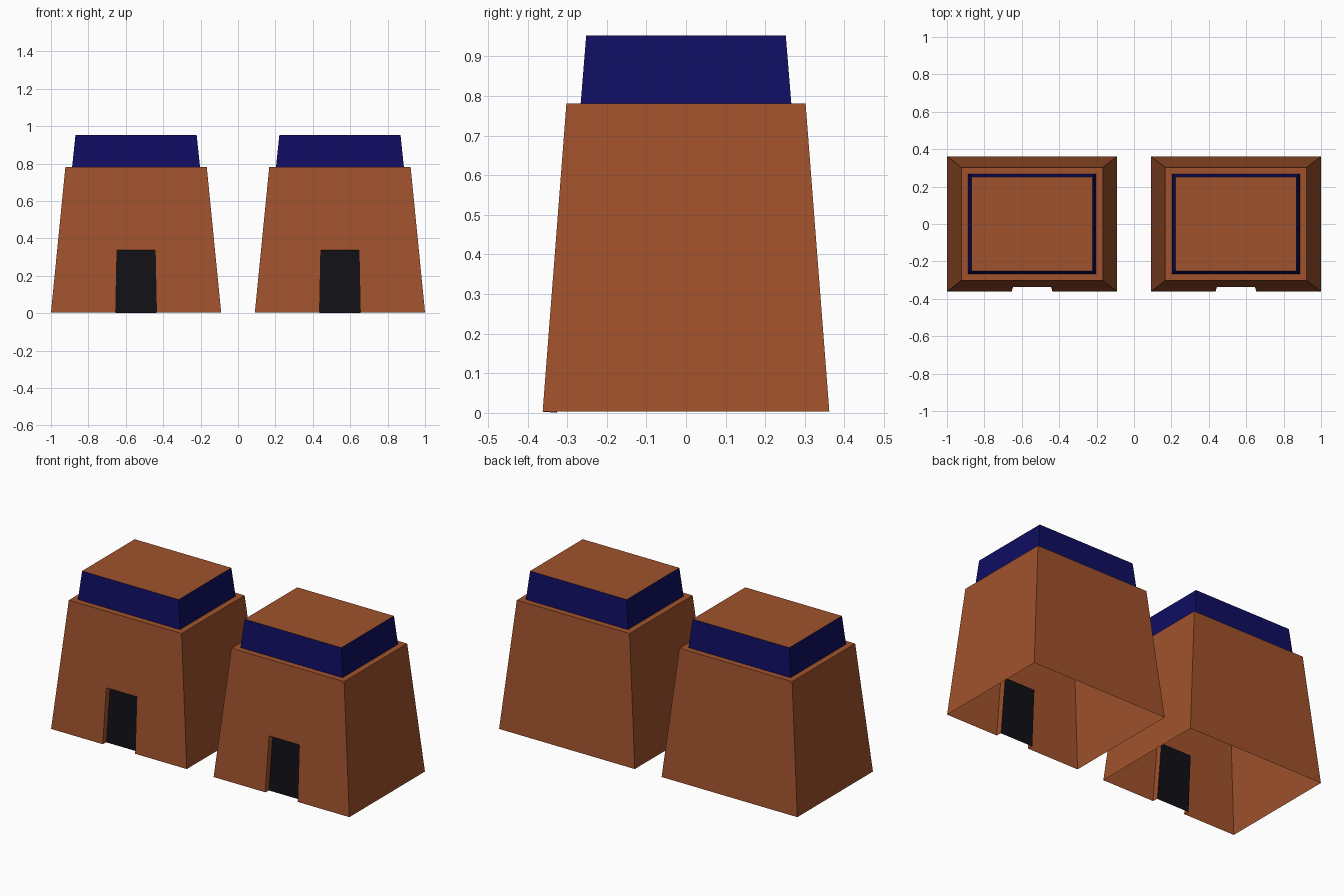
import bpy
from mathutils import Vector

if "Cube" in bpy.data.objects:
    bpy.data.objects.remove(bpy.data.objects["Cube"])

CX = 0.545                                   # house centre, mirrored to -x
Z0, Z1, Z2 = 0.003, 0.781, 0.953             # ground, ledge, roof


def material(name, rgb):
    m = bpy.data.materials.new(name)
    m.diffuse_color = (*rgb, 1)
    m.use_nodes = True
    m.node_tree.nodes["Principled BSDF"].inputs["Base Color"].default_value = m.diffuse_color
    return m


CLAY = material("clay", (0.352, 0.084, 0.026))
NAVY = material("navy", (0.005, 0.004, 0.12))
DARK = material("dark", (0.005, 0.005, 0.008))


def ring(hx, hy, z):
    # rectangle: front left, front right, back right, back left
    return [Vector((CX + sx * hx, sy * hy, z))
            for sx, sy in ((-1, -1), (1, -1), (1, 1), (-1, 1))]


def build(name, verts, faces, mat):
    me = bpy.data.meshes.new(name)
    me.from_pydata(verts, [], faces)
    me.materials.append(mat)
    ob = bpy.data.objects.new(name, me)
    bpy.context.collection.objects.link(ob)
    mod = ob.modifiers.new("second_house", 'MIRROR')
    mod.use_mirror_merge = False
    return ob


base = ring(0.455, 0.362, Z0)
top = ring(0.378, 0.302, Z1)
band_low = ring(0.342, 0.266, Z1)
band_high = ring(0.324, 0.252, Z2)

# Doorway corners lie on the sloping front wall, then sink along its normal
slope = (top[0] - base[0])
slope.x = 0


def on_wall(x, z):
    return Vector((CX + x, base[0].y + slope.y * (z - Z0) / slope.z, z))


door = [on_wall(-0.109, Z0), on_wall(0.109, Z0),
        on_wall(0.102, 0.337), on_wall(-0.102, 0.337)]
inward = Vector((0, slope.z, -slope.y)).normalized() * 0.036
panel = [p + inward for p in door]

# Walls: 0-3 base, 4-7 top, 8-11 band foot, 12-15 doorway, 16-19 recess
walls = [(i, (i + 1) % 4, (i + 1) % 4 + 4, i + 4) for i in (1, 2, 3)]
front = [(0, 12, 15, 4), (15, 14, 5, 4), (13, 1, 5, 14)]
ledge = [(i + 4, (i + 1) % 4 + 4, (i + 1) % 4 + 8, i + 8) for i in range(4)]
reveal = [(12, 16, 19, 15), (15, 19, 18, 14), (14, 18, 17, 13)]
build("walls", base + top + band_low + door + panel,
      walls + front + ledge + reveal, CLAY)

# Dark recessed door, navy parapet band and flat clay roof
build("door", panel, [(0, 1, 2, 3)], DARK)
build("parapet_band", band_low + band_high,
      [(i, (i + 1) % 4, (i + 1) % 4 + 4, i + 4) for i in range(4)], NAVY)
build("roof", band_high, [(0, 1, 2, 3)], CLAY)
